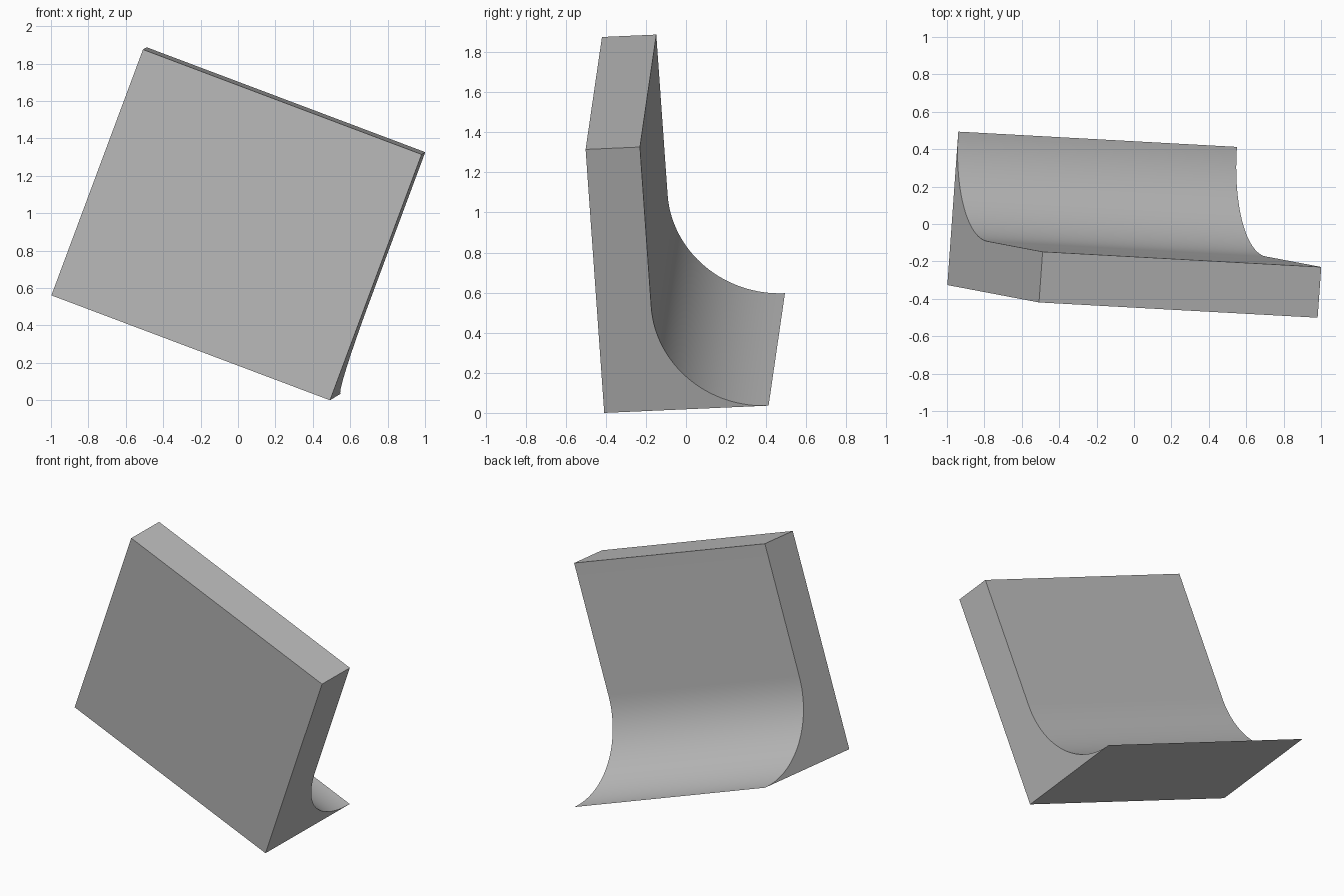
import bpy
import bmesh
from math import sin, cos, pi
from mathutils import Matrix, Vector

cube = bpy.data.objects.get("Cube")
if cube:
    bpy.data.objects.remove(cube, do_unlink=True)

# Plain grey material
grey = bpy.data.materials.new("plain grey")
grey.use_nodes = True
colour = (0.5, 0.5, 0.5, 1)
grey.diffuse_color = colour
grey.node_tree.nodes["Principled BSDF"].inputs["Base Color"].default_value = colour

WIDTH, HEIGHT, DEPTH, WALL = 1.594, 1.406, 0.823, 0.272
RADIUS = DEPTH - WALL
STEPS = 32

# Side profile (depth, height): wall with a hollow quarter-round foot
profile = [(0, HEIGHT), (0, 0)]
for i in range(STEPS + 1):
    a = pi / 2 * i / STEPS
    profile.append((DEPTH - RADIUS * sin(a), RADIUS * (1 - cos(a))))
profile.append((WALL, HEIGHT))

# Extrude the profile across the width
bm = bmesh.new()
side = bm.faces.new([bm.verts.new((0, d, h)) for d, h in profile])
extruded = bmesh.ops.extrude_face_region(bm, geom=[side])["geom"]
bmesh.ops.translate(bm, vec=(-WIDTH, 0, 0),
                    verts=[v for v in extruded if isinstance(v, bmesh.types.BMVert)])
bmesh.ops.recalc_face_normals(bm, faces=bm.faces)

# Tilt the whole piece onto its lowest corner
up = Vector((0.49, -0.093, 1.315)).normalized()
back = Vector((0.06, 0.82, 0.04))
across = back.cross(up).normalized()
back = up.cross(across)
tilt = Matrix((across, back, up)).transposed().to_4x4()
corner = Matrix.Translation((0.492, -0.408, 0))
bmesh.ops.transform(bm, matrix=corner @ tilt, verts=bm.verts)

mesh = bpy.data.meshes.new("coved_block")
bm.to_mesh(mesh)
bm.free()
mesh.materials.append(grey)
block = bpy.data.objects.new("coved_block", mesh)
bpy.context.collection.objects.link(block)

# Smooth the cove, keep the corners sharp
bpy.ops.object.select_all(action="DESELECT")
block.select_set(True)
bpy.context.view_layer.objects.active = block
bpy.ops.object.shade_smooth_by_angle(angle=pi / 6)
